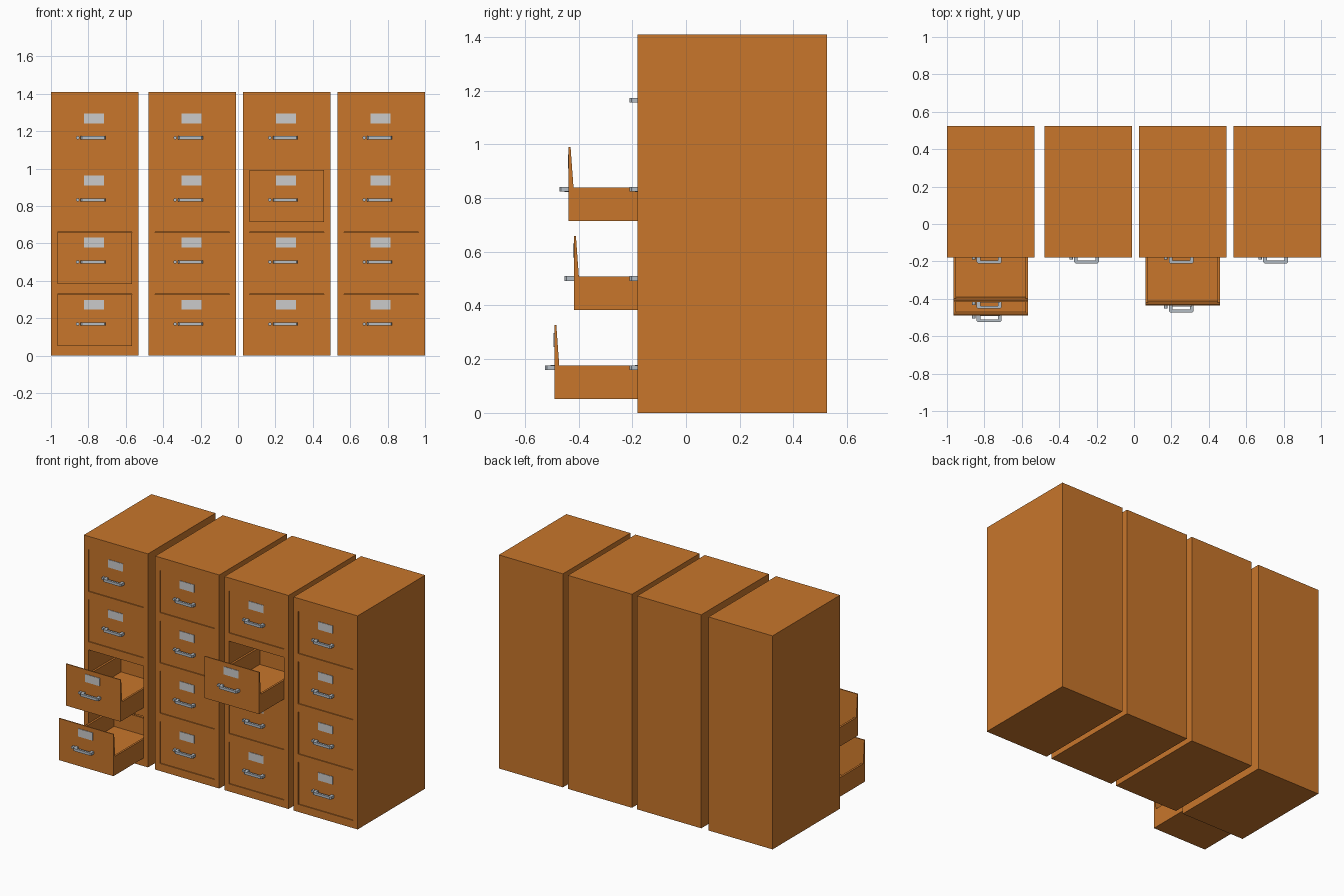
import bpy, bmesh, math
from mathutils import Matrix, Vector

if "Cube" in bpy.data.objects:
    bpy.data.objects.remove(bpy.data.objects["Cube"])


def material(name, rgb):
    m = bpy.data.materials.new(name)
    m.diffuse_color = (*rgb, 1)
    m.use_nodes = True
    m.node_tree.nodes["Principled BSDF"].inputs["Base Color"].default_value = m.diffuse_color
    return m


ORANGE = material("orange_enamel", (0.578, 0.181, 0.024))
PAPER = material("label_grey", (0.60, 0.60, 0.60))
METAL = material("handle_metal", (0.46, 0.51, 0.56))

W, H = 0.468, 1.41            # cabinet width, height
Y0, Y1 = -0.18, 0.525         # cabinet front, back
DX0, DX1 = 0.034, 0.434       # drawer opening within a cabinet
DZ, STEP, DH = 0.05, 0.332, 0.278
LENGTH = 0.57                 # drawer length
CLOSED = -0.175               # front of a closed drawer


def finish(bm, name, mat, loc):
    bmesh.ops.recalc_face_normals(bm, faces=bm.faces)
    me = bpy.data.meshes.new(name)
    bm.to_mesh(me)
    bm.free()
    me.materials.append(mat)
    ob = bpy.data.objects.new(name, me)
    ob.location = loc
    bpy.context.collection.objects.link(ob)
    return ob


def prism(bm, points, offset):
    """Extrude a closed outline along an offset."""
    face = bm.faces.new([bm.verts.new(p) for p in points])
    r = bmesh.ops.extrude_face_region(bm, geom=[face], use_keep_orig=True)
    vs = [g for g in r["geom"] if isinstance(g, bmesh.types.BMVert)]
    bmesh.ops.translate(bm, verts=vs, vec=offset)


def box(bm, x0, x1, y0, y1, z0, z1):
    prism(bm, [(x0, y0, z0), (x1, y0, z0), (x1, y1, z0), (x0, y1, z0)], (0, 0, z1 - z0))


def cabinet(name, x):
    # front sheet with four openings pushed in, then the shell drawn back
    bm = bmesh.new()
    xs = [0, DX0, DX1, W]
    zs = [0]
    for i in range(4):
        zs += [DZ + STEP * i, DZ + STEP * i + DH]
    zs.append(H)
    grid = [[bm.verts.new((px, Y0, pz)) for px in xs] for pz in zs]
    holes = []
    for j in range(len(zs) - 1):
        for i in range(3):
            f = bm.faces.new((grid[j][i], grid[j][i + 1], grid[j + 1][i + 1], grid[j + 1][i]))
            if i == 1 and j % 2 == 1:
                holes.append(f)
    rim = [e for e in bm.edges if e.is_boundary]
    r = bmesh.ops.extrude_edge_only(bm, edges=rim)
    vs = [g for g in r["geom"] if isinstance(g, bmesh.types.BMVert)]
    bmesh.ops.translate(bm, verts=vs, vec=(0, Y1 - Y0, 0))
    back = [g for g in r["geom"] if isinstance(g, bmesh.types.BMEdge)
            and all(v.co.y > Y1 - 0.01 for v in g.verts)]
    bmesh.ops.edgeloop_fill(bm, edges=back)
    for f in holes:
        r = bmesh.ops.extrude_face_region(bm, geom=[f])
        vs = [g for g in r["geom"] if isinstance(g, bmesh.types.BMVert)]
        bmesh.ops.translate(bm, verts=vs, vec=(0, LENGTH + 0.01, 0))
        if f.is_valid:
            bm.faces.remove(f)
    finish(bm, name, ORANGE, (x, 0, 0))


def drawer(tag, x, y, z):
    loc = (x, y, z)
    a, b = DX0 + 0.001, DX1 - 0.001
    bm = bmesh.new()
    # tapered front, floor, two low sides and a low back
    prism(bm, [(a, 0, 0.001), (a, 0.027, 0.001), (a, 0.007, DH - 0.001), (a, 0, DH - 0.001)],
          (b - a, 0, 0))
    box(bm, a, b, 0.01, LENGTH, 0.001, 0.014)
    box(bm, a, a + 0.013, 0.01, LENGTH, 0.001, 0.126)
    box(bm, b - 0.013, b, 0.01, LENGTH, 0.001, 0.126)
    box(bm, a, b, LENGTH - 0.013, LENGTH, 0.001, 0.126)
    finish(bm, "drawer_" + tag, ORANGE, loc)

    # label plate
    bm = bmesh.new()
    box(bm, 0.176, 0.283, -0.003, 0.002, 0.196, 0.248)
    finish(bm, "label_" + tag, PAPER, loc)

    # U-shaped pull handle with chamfered corners
    bm = bmesh.new()
    outline = [(0.159, 0.002), (0.159, -0.028), (0.166, -0.035), (0.285, -0.035),
               (0.292, -0.028), (0.292, 0.002), (0.273, 0.002), (0.273, -0.021),
               (0.178, -0.021), (0.178, 0.002)]
    prism(bm, [(px, py, 0.110) for px, py in outline], (0, 0, 0.017))
    finish(bm, "handle_" + tag, METAL, loc)

    # small round latch beside the handle
    bm = bmesh.new()
    bmesh.ops.create_cone(bm, cap_ends=True, segments=12, radius1=0.009, radius2=0.009,
                          depth=0.016,
                          matrix=Matrix.Translation(Vector((0.143, -0.007, 0.1185)))
                          @ Matrix.Rotation(math.pi / 2, 4, 'X'))
    finish(bm, "latch_" + tag, METAL, loc)


# drawers pulled out: (cabinet, row) -> front position
OPEN = {(0, 0): -0.490, (0, 1): -0.417, (2, 2): -0.437}

for c, x in enumerate((-1.0, -0.479, 0.027, 0.532)):
    cabinet(f"cabinet_{c + 1}", x)
    for row in range(4):
        drawer(f"{c + 1}_{row + 1}", x, OPEN.get((c, row), CLOSED), DZ + STEP * row)
